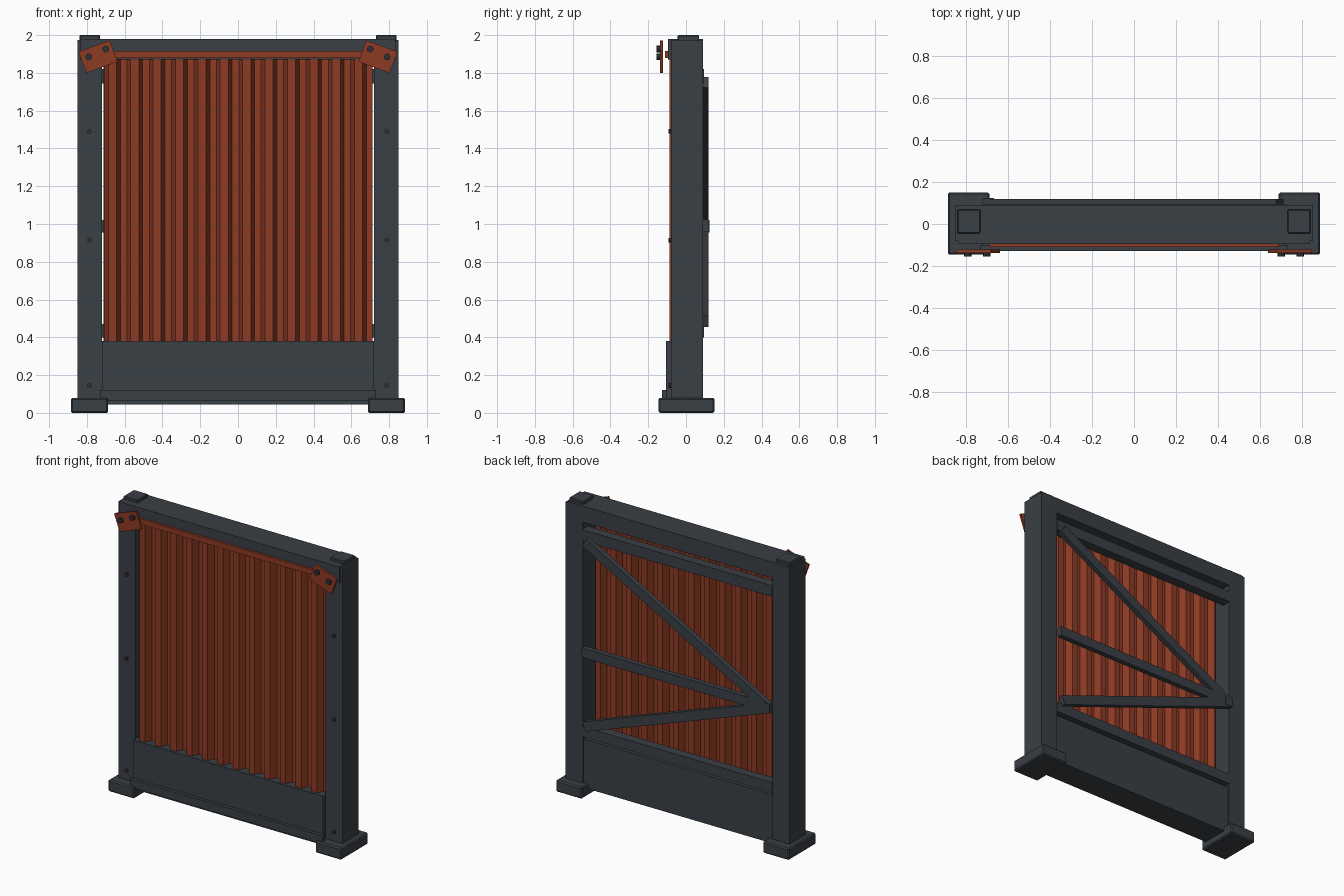
import bpy, bmesh, math
from mathutils import Matrix, Vector

old = bpy.data.objects.get("Cube")
if old:
    bpy.data.objects.remove(old)


def material(name, rgb):
    m = bpy.data.materials.new(name)
    m.use_nodes = True
    m.diffuse_color = (*rgb, 1)
    m.node_tree.nodes["Principled BSDF"].inputs["Base Color"].default_value = (*rgb, 1)
    return m


STEEL = material("dark steel", (0.042, 0.05, 0.06))
RUST = material("rust red", (0.27, 0.043, 0.017))
BOLT = material("bolt steel", (0.026, 0.031, 0.037))


def finish(name, bm, mat):
    bmesh.ops.recalc_face_normals(bm, faces=bm.faces)
    mesh = bpy.data.meshes.new(name)
    bm.to_mesh(mesh)
    bm.free()
    mesh.materials.append(mat)
    ob = bpy.data.objects.new(name, mesh)
    bpy.context.collection.objects.link(ob)
    return ob


def box(name, xs, ys, zs, mat=STEEL, bevel=0.0, turn=0.0):
    """Box from its ranges, turned about y through its centre."""
    spans = (xs, ys, zs)
    centre = Vector([(a + b) / 2 for a, b in spans])
    size = [abs(b - a) for a, b in spans]
    bm = bmesh.new()
    bmesh.ops.create_cube(bm, size=1, matrix=Matrix.Diagonal((*size, 1)))
    if bevel:
        bmesh.ops.bevel(bm, geom=bm.edges[:], offset=bevel, segments=1, affect='EDGES')
    bm.transform(Matrix.Translation(centre) @ Matrix.Rotation(turn, 4, 'Y'))
    return finish(name, bm, mat)


def bolt(name, x, z, y_front, y_back, radius):
    bm = bmesh.new()
    mid = Vector((x, (y_front + y_back) / 2, z))
    bmesh.ops.create_cone(bm, cap_ends=True, segments=8, radius1=radius, radius2=radius,
                          depth=y_back - y_front,
                          matrix=Matrix.Translation(mid) @ Matrix.Rotation(math.pi / 2, 4, 'X'))
    return finish(name, bm, BOLT)


def brace(name, start, end, width=0.065):
    """Flat bar on the back between two (x, z) points."""
    (x0, z0), (x1, z1) = start, end
    length = math.hypot(x1 - x0, z1 - z0)
    cx, cz = (x0 + x1) / 2, (z0 + z1) / 2
    return box(name, (cx - length / 2, cx + length / 2), (0.085, 0.12),
               (cz - width / 2, cz + width / 2), turn=-math.atan2(z1 - z0, x1 - x0))


# Posts, feet, caps, bolts and corner brackets on both sides
for side, s in (("left", 1), ("right", -1)):
    box(side + "_post", (s * 0.72, s * 0.85), (-0.08, 0.09), (0.08, 1.975))
    box(side + "_foot", (s * 0.687, s * 0.885), (-0.145, 0.15), (0, 0.08), bevel=0.008)
    box(side + "_cap", (s * 0.73, s * 0.84), (-0.045, 0.07), (1.97, 2.0), bevel=0.005)
    for i, z in enumerate((0.145, 0.915, 1.49)):
        bolt(f"{side}_post_bolt_{i + 1}", s * 0.787, z, -0.092, -0.08, 0.012)
    box(side + "_bracket", (s * 0.653, s * 0.829), (-0.137, -0.122), (1.826, 1.946),
        RUST, turn=s * math.radians(20))
    bolt(side + "_bracket_outer_bolt", s * 0.79, 1.885, -0.155, -0.137, 0.018)
    bolt(side + "_bracket_inner_bolt", s * 0.70, 1.926, -0.155, -0.137, 0.018)

# Frame members
box("top_beam", (-0.835, 0.835), (-0.094, 0.09), (1.87, 1.98))
box("front_rail", (-0.69, 0.69), (-0.11, -0.09), (1.878, 1.915), RUST)
box("kick_panel", (-0.72, 0.72), (-0.105, 0.08), (0.045, 0.38))
box("kick_lip", (-0.73, 0.73), (-0.128, -0.1), (0.065, 0.12))
box("upper_back_rail", (-0.72, 0.72), (0.03, 0.095), (1.745, 1.82))
box("lower_back_rail", (-0.72, 0.72), (0.03, 0.095), (0.4, 0.47))

# Fan of braces meeting at one post
brace("upper_brace", (0.69, 1.75), (-0.69, 0.99))
brace("middle_brace", (0.71, 0.99), (-0.69, 0.99))
brace("lower_brace", (0.69, 0.485), (-0.69, 0.98))
box("brace_plate", (-0.72, -0.665), (0.085, 0.124), (0.955, 1.02))

# Corrugated sheet extruded from a repeating trapezoid profile
FRONT, BACK, PITCH = -0.085, -0.04, 0.1185
profile = [(-0.712, BACK)]
for i in range(12):
    x = -0.705 + i * PITCH
    profile += [(x, BACK), (x + 0.02, FRONT), (x + 0.06, FRONT), (x + 0.08, BACK)]
profile.append((0.712, BACK))
bm = bmesh.new()
low = [bm.verts.new((x, y, 0.37)) for x, y in profile]
high = [bm.verts.new((x, y, 1.885)) for x, y in profile]
for i in range(len(profile) - 1):
    bm.faces.new((low[i], low[i + 1], high[i + 1], high[i]))
sheet = finish("corrugated_sheet", bm, RUST)
solid = sheet.modifiers.new("thickness", 'SOLIDIFY')
solid.thickness = 0.006
solid.offset = 0
